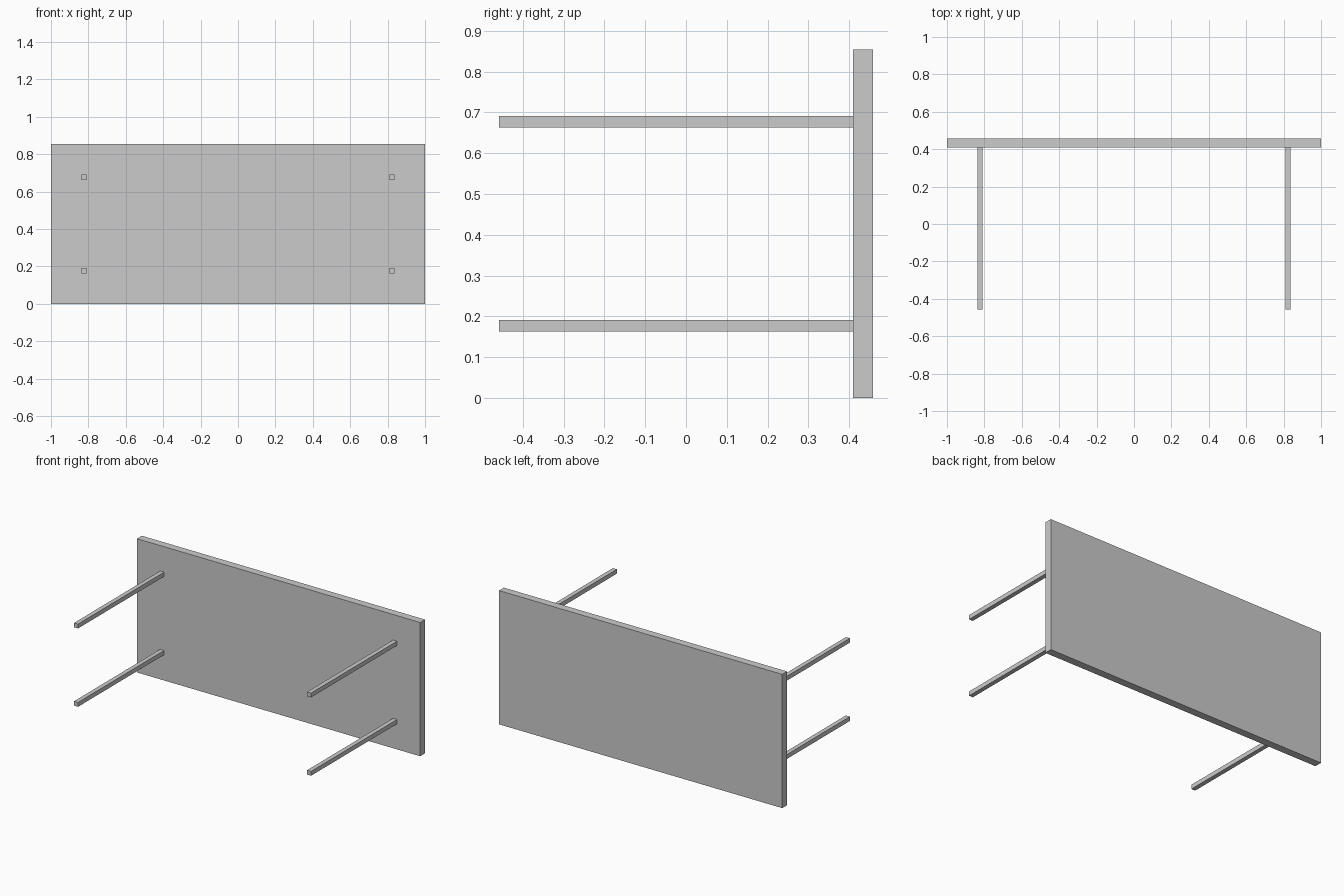
import bpy

if "Cube" in bpy.data.objects:
    bpy.data.objects.remove(bpy.data.objects["Cube"])

HALF_DEPTH = 0.458
HEIGHT = 0.854
TOP_THICK = 0.049
LEG = 0.028


def box(name, lo, hi):
    centre = [(a + b) / 2 for a, b in zip(lo, hi)]
    bpy.ops.mesh.primitive_cube_add(size=1, location=centre)
    ob = bpy.context.object
    ob.name = name
    ob.scale = [b - a for a, b in zip(lo, hi)]
    bpy.ops.object.transform_apply(location=False, rotation=False, scale=True)
    return ob


# Table top, standing on its long edge at the back
inner = HALF_DEPTH - TOP_THICK
box("table_top", (-1, inner, 0), (1, HALF_DEPTH, HEIGHT))

# Four square legs reaching forward from the top
for side, x in (("left", -0.823), ("right", 0.823)):
    for level, dz in (("lower", -0.25), ("upper", 0.25)):
        z = HEIGHT / 2 + dz
        box(f"{level}_{side}_leg",
            (x - LEG / 2, -HALF_DEPTH, z - LEG / 2),
            (x + LEG / 2, inner, z + LEG / 2))
